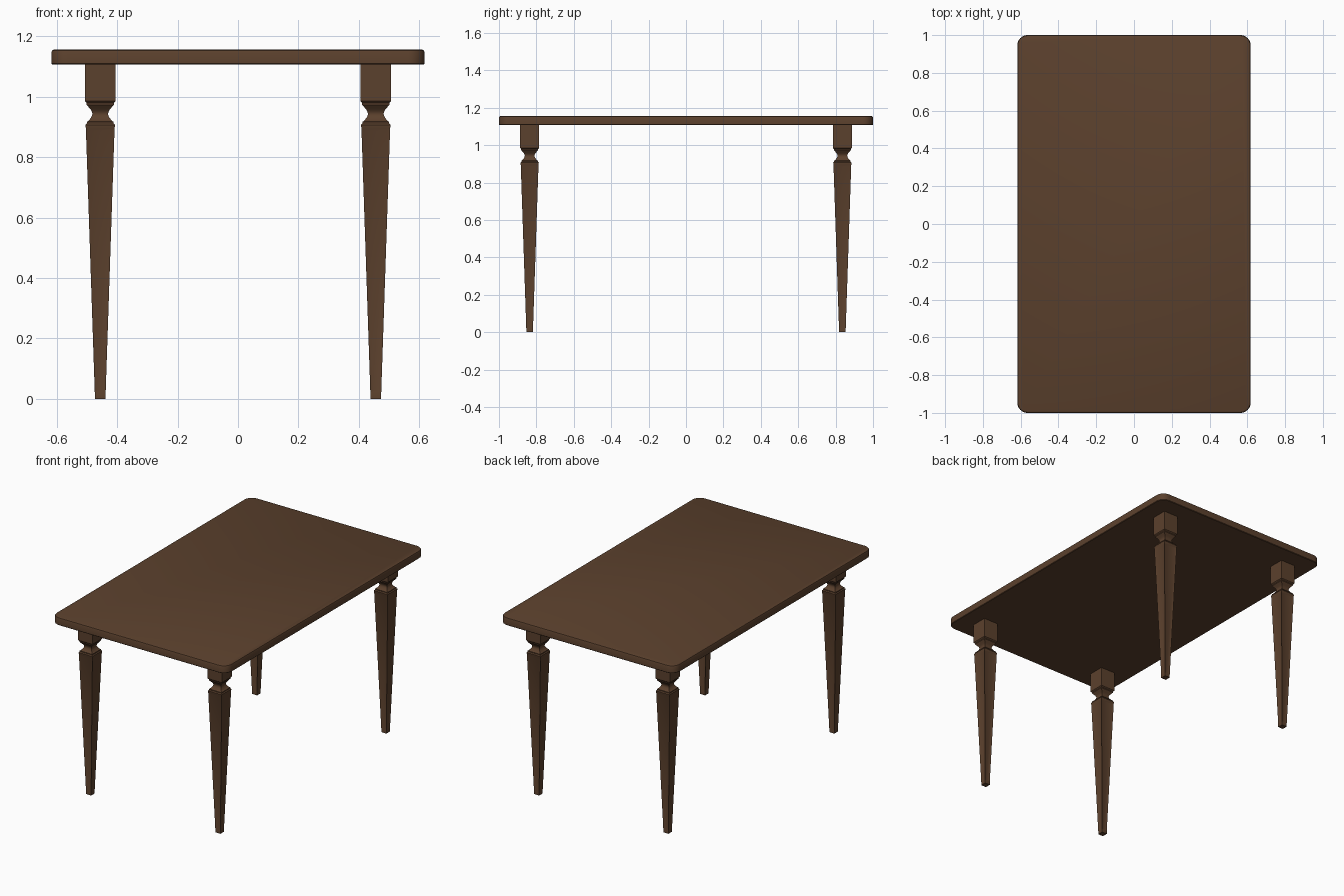
import bpy, bmesh, math

if "Cube" in bpy.data.objects:
    bpy.data.objects.remove(bpy.data.objects["Cube"])

wood = bpy.data.materials.new("dark brown wood")
wood.diffuse_color = (0.105, 0.052, 0.026, 1)
wood.use_nodes = True
wood.node_tree.nodes["Principled BSDF"].inputs["Base Color"].default_value = wood.diffuse_color


def finish(name, bm, mesh_angle=30):
    bmesh.ops.recalc_face_normals(bm, faces=bm.faces)
    mesh = bpy.data.meshes.new(name)
    bm.to_mesh(mesh)
    bm.free()
    mesh.materials.append(wood)
    ob = bpy.data.objects.new(name, mesh)
    bpy.context.collection.objects.link(ob)
    bpy.ops.object.select_all(action='DESELECT')
    ob.select_set(True)
    bpy.context.view_layer.objects.active = ob
    bpy.ops.object.shade_smooth_by_angle(angle=math.radians(mesh_angle))
    return ob


# tabletop: rounded rectangle, extruded, with a softened upper rim
HX, HY, R, Z0, Z1 = 0.618, 1.0, 0.055, 1.107, 1.156


def ring(bm, inset, z):
    verts, r = [], R - inset
    for q, (sx, sy) in enumerate([(1, 1), (-1, 1), (-1, -1), (1, -1)]):
        for i in range(9):
            a = math.radians(90 * q + 90 * i / 8)
            verts.append(bm.verts.new((sx * (HX - R) + r * math.cos(a),
                                       sy * (HY - R) + r * math.sin(a), z)))
    return verts


def loft(bm, rings):
    sides = []
    for a, b in zip(rings, rings[1:]):
        n = len(a)
        sides.append([bm.faces.new((a[i], a[(i + 1) % n], b[(i + 1) % n], b[i]))
                      for i in range(n)])
    bm.faces.new(rings[0][::-1])
    bm.faces.new(rings[-1])
    return sides


bm = bmesh.new()
loft(bm, [ring(bm, i, z) for i, z in
          [(0.003, Z0), (0, Z0 + 0.003), (0, Z1 - 0.010), (0.003, Z1 - 0.003), (0.010, Z1)]])
finish("tabletop", bm, 25)


# legs: square section following a turned profile (half width, height)
profile = [(0.018, 0.0), (0.018, 0.02), (0.0475, 0.895), (0.049, 0.906), (0.044, 0.912),
           (0.044, 0.917)]
# concave neck
for i in range(9):
    t = i / 8
    profile.append((0.040 - 0.014 * math.sin(math.pi * t), 0.919 + 0.048 * t))
profile += [(0.045, 0.973), (0.045, 0.979), (0.051, 0.985), (0.051, 1.109)]


def leg(name, x, y):
    bm = bmesh.new()
    rings = [[bm.verts.new((x + h * sx, y + h * sy, z))
              for sx, sy in [(1, 1), (-1, 1), (-1, -1), (1, -1)]] for h, z in profile]
    sides = loft(bm, rings)
    bmesh.ops.recalc_face_normals(bm, faces=bm.faces)
    # recessed panel on each tapered face
    bmesh.ops.inset_individual(bm, faces=sides[1], thickness=0.010, depth=-0.003)
    finish(name, bm)


for sy, end in ((-1, "front"), (1, "back")):
    for sx, side in ((-1, "left"), (1, "right")):
        leg(f"{end}_{side}_leg", sx * 0.456, sy * 0.836)
